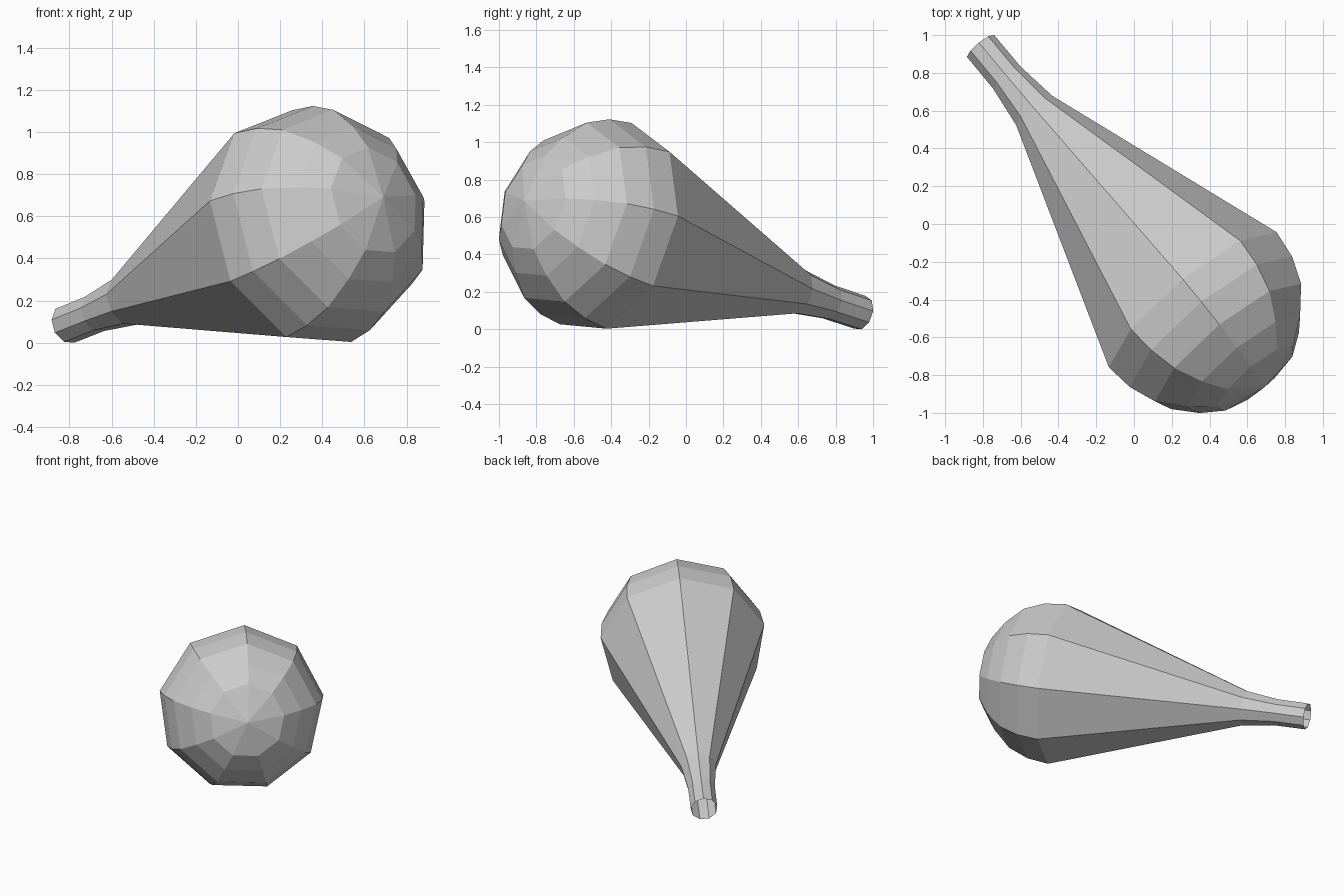
import bpy, bmesh
from math import cos, sin, radians
from mathutils import Vector, Matrix

if "Cube" in bpy.data.objects:
    bpy.data.objects.remove(bpy.data.objects["Cube"])

SIDES = 9
ROLL = radians(3.5)
MOUTH = Vector((-0.81, 0.945, 0.088))   # centre of the open neck end
TIP = Vector((0.69, -0.86, 0.69))       # pole of the round end

# (distance along axis, radius): thin neck, long flare, rounded bulb
PROFILE = [(0, 0.094), (0.225, 0.095), (0.46, 0.125),
           (1.83, 0.58), (1.985, 0.561), (2.13, 0.505),
           (2.26, 0.39), (2.355, 0.262)]

# local frame: x sideways, y up, z along the axis
axis = (TIP - MOUTH).normalized()
side = Vector((0, 0, 1)).cross(axis).normalized()
up = axis.cross(side)
frame = Matrix((side, up, axis)).transposed().to_4x4()
frame.translation = MOUTH

# revolve the profile, leaving the neck open
bm = bmesh.new()
rings = []
for t, r in PROFILE:
    angles = [ROLL + radians(360 / SIDES * k) for k in range(SIDES)]
    rings.append([bm.verts.new((r * sin(a), r * cos(a), t)) for a in angles])
pole = bm.verts.new((0, 0, (TIP - MOUTH).length))
for lo, hi in zip(rings, rings[1:]):
    for k in range(SIDES):
        n = (k + 1) % SIDES
        bm.faces.new((lo[k], hi[k], hi[n], lo[n]))
for k in range(SIDES):
    bm.faces.new((rings[-1][k], pole, rings[-1][(k + 1) % SIDES]))
bm.transform(frame)

# rest on the ground, centred
lo = [min(v.co[i] for v in bm.verts) for i in range(3)]
hi = [max(v.co[i] for v in bm.verts) for i in range(3)]
bmesh.ops.translate(bm, verts=bm.verts,
                    vec=(-(lo[0] + hi[0]) / 2, -(lo[1] + hi[1]) / 2, -lo[2]))

mesh = bpy.data.meshes.new("bulb")
bm.to_mesh(mesh)
bm.free()
bulb = bpy.data.objects.new("bulb", mesh)
bpy.context.collection.objects.link(bulb)
